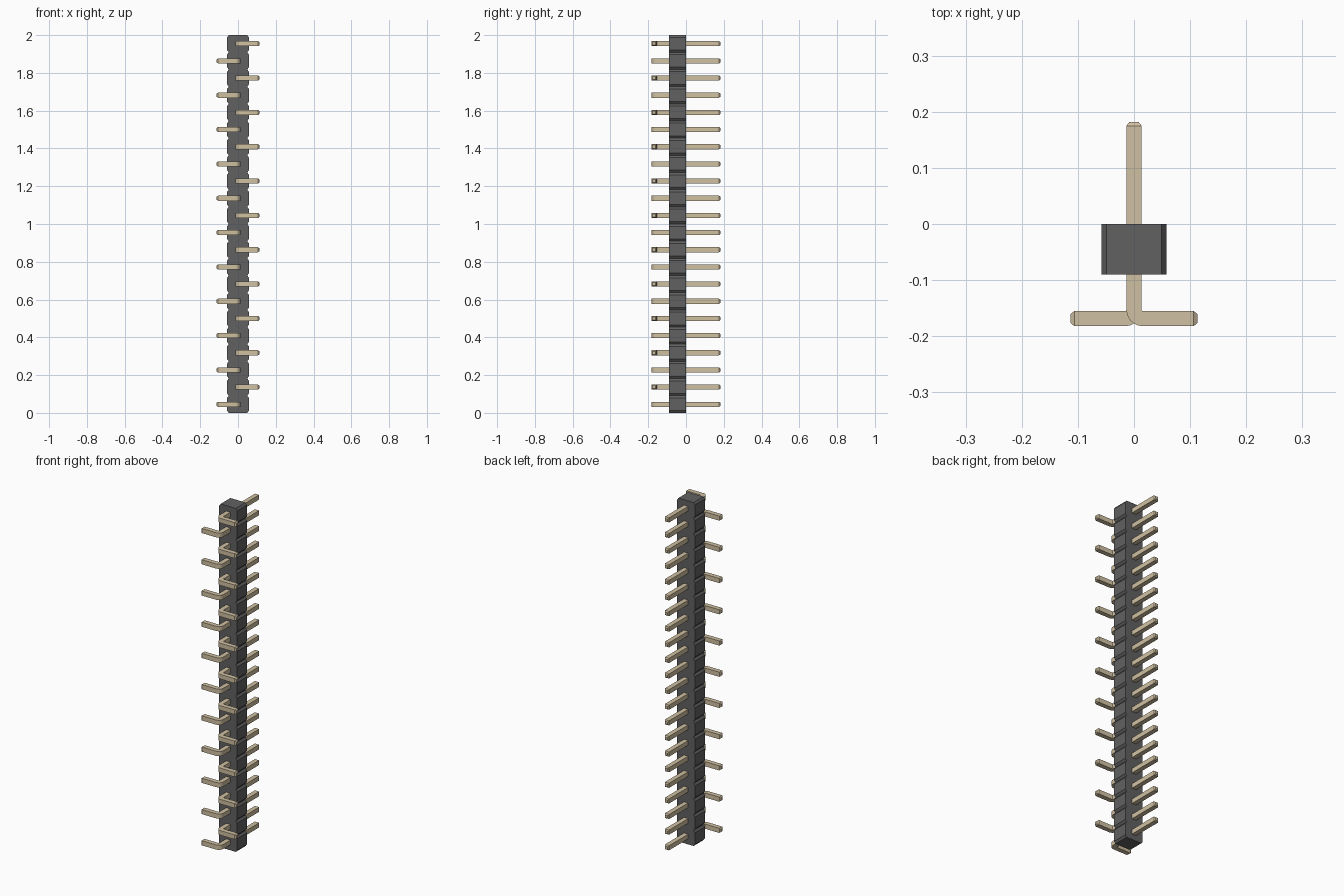
import bpy, bmesh, math

if "Cube" in bpy.data.objects:
    bpy.data.objects.remove(bpy.data.objects["Cube"])

N = 22
PITCH = 2.0 / N
H = 0.0135          # half thickness of a pin
Y_TIP = 0.182
ARM = 0.113
TIP, TAPER = 0.007, 0.6


def material(name, rgb):
    m = bpy.data.materials.new(name)
    m.diffuse_color = (*rgb, 1)
    m.use_nodes = True
    m.node_tree.nodes["Principled BSDF"].inputs["Base Color"].default_value = m.diffuse_color
    return m


def finish(bm, name, mat):
    bmesh.ops.recalc_face_normals(bm, faces=bm.faces)
    mesh = bpy.data.meshes.new(name)
    bm.to_mesh(mesh)
    bm.free()
    mesh.materials.append(mat)
    ob = bpy.data.objects.new(name, mesh)
    bpy.context.collection.objects.link(ob)
    return ob


plastic = material("dark_plastic", (0.12, 0.12, 0.12))
metal = material("pale_gold", (0.63, 0.53, 0.36))

# Housing: notched outline extruded front to back
W, NOTCH, CH = 0.058, 0.009, 0.012
right = []
for i in range(N):
    z0, z1 = i * PITCH, (i + 1) * PITCH
    right += [(W - NOTCH, z0), (W, z0 + CH), (W, z1 - CH)]
right.append((W - NOTCH, 2.0))
bm = bmesh.new()
rows = []
for x, z in right:
    rows.append([bm.verts.new(c) for c in
                 ((-x, -0.09, z), (x, -0.09, z), (x, 0, z), (-x, 0, z))])
for a, b in zip(rows, rows[1:]):
    for k in range(4):
        j = (k + 1) % 4
        bm.faces.new((a[k], a[j], b[j], b[k]))
bm.faces.new(rows[0])
bm.faces.new(rows[-1])
finish(bm, "housing", plastic)


# Pin: square section swept along a tight bend, with tapered ends
def pin_mesh(bm, side, z):
    ri = 0.002
    t = H * TAPER
    px, py = H + ri, -Y_TIP + 2 * H + ri
    arm_y = -Y_TIP + H
    rings = [((t, Y_TIP), (-t, Y_TIP), t),
             ((H, Y_TIP - TIP), (-H, Y_TIP - TIP), H)]
    for k in range(7):
        a = math.pi + k * math.pi / 12
        c, s = math.cos(a), math.sin(a)
        ro = ri + 2 * H
        rings.append(((px + ri * c, py + ri * s), (px + ro * c, py + ro * s), H))
    rings += [((ARM - TIP, arm_y + H), (ARM - TIP, arm_y - H), H),
              ((ARM, arm_y + t), (ARM, arm_y - t), t)]
    loops = []
    for (ix, iy), (ox, oy), h in rings:
        loops.append([bm.verts.new(c) for c in
                      ((side * ix, iy, z - h), (side * ox, oy, z - h),
                       (side * ox, oy, z + h), (side * ix, iy, z + h))])
    for a, b in zip(loops, loops[1:]):
        for k in range(4):
            j = (k + 1) % 4
            bm.faces.new((a[k], a[j], b[j], b[k]))
    bm.faces.new(loops[0])
    bm.faces.new(loops[-1])


# Pins alternate left and right up the strip
for i in range(N):
    bm = bmesh.new()
    pin_mesh(bm, -1 if i % 2 == 0 else 1, (i + 0.5) * PITCH)
    ob = finish(bm, f"pin_{i + 1}", metal)
    bpy.ops.object.select_all(action='DESELECT')
    ob.select_set(True)
    bpy.context.view_layer.objects.active = ob
    bpy.ops.object.shade_smooth_by_angle(angle=math.radians(20))
